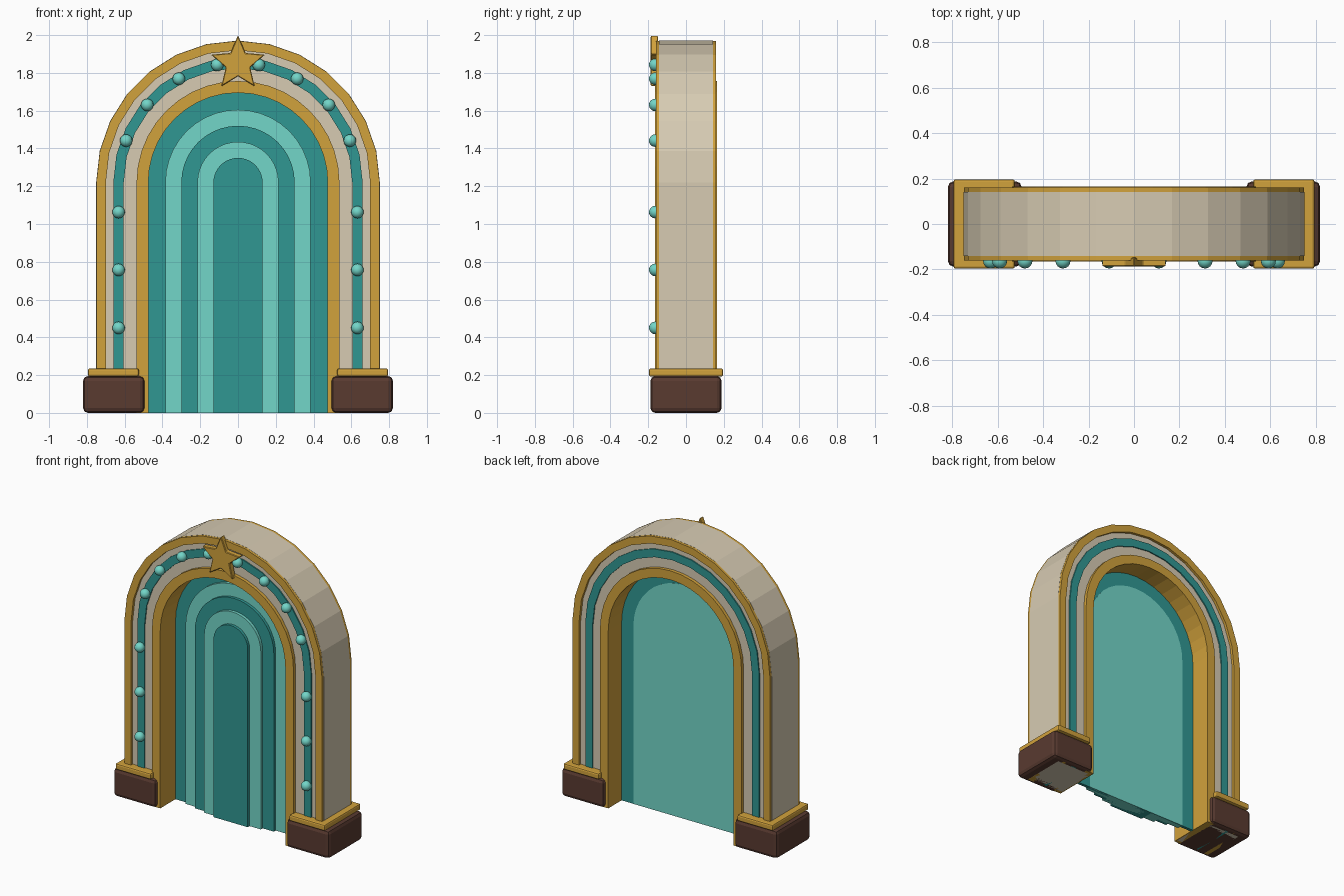
import bpy, bmesh
from math import sin, cos, pi, radians

if "Cube" in bpy.data.objects:
    bpy.data.objects.remove(bpy.data.objects["Cube"])

SPRING = 1.22  # height where the arch starts to curve


def material(name, rgb):
    m = bpy.data.materials.new(name)
    m.diffuse_color = (*rgb, 1)
    m.use_nodes = True
    m.node_tree.nodes["Principled BSDF"].inputs["Base Color"].default_value = m.diffuse_color
    return m


GOLD = material("gold", (0.64, 0.36, 0.045))
CREAM = material("cream", (0.68, 0.60, 0.45))
TEAL = material("teal", (0.03, 0.31, 0.29))
MINT = material("mint", (0.17, 0.67, 0.58))
BROWN = material("brown", (0.10, 0.043, 0.03))


def arch_line(r, segs):
    pts = [(r, 0)]
    pts += [(r * cos(pi * i / segs), SPRING + r * sin(pi * i / segs)) for i in range(segs + 1)]
    return pts + [(-r, 0)]


def extrude(name, outline, y0, y1, mat, bevel=0):
    """Closed x-z outline extruded from y0 to y1."""
    bm = bmesh.new()
    face = bm.faces.new([bm.verts.new((x, y0, z)) for x, z in outline])
    res = bmesh.ops.extrude_face_region(bm, geom=[face])
    moved = [g for g in res["geom"] if isinstance(g, bmesh.types.BMVert)]
    bmesh.ops.translate(bm, verts=moved, vec=(0, y1 - y0, 0))
    return finish(name, bm, mat, bevel)


def finish(name, bm, mat, bevel=0, segments=1):
    bmesh.ops.recalc_face_normals(bm, faces=bm.faces)
    me = bpy.data.meshes.new(name)
    bm.to_mesh(me)
    bm.free()
    me.materials.append(mat)
    ob = bpy.data.objects.new(name, me)
    bpy.context.collection.objects.link(ob)
    if bevel:
        mod = ob.modifiers.new("bevel", "BEVEL")
        mod.width = bevel
        mod.segments = segments
    return ob


def band(name, r_in, r_out, depth, mat, segs=14):
    outline = arch_line(r_out, segs) + arch_line(r_in, segs)[::-1]
    return extrude(name, outline, -depth, depth, mat)


def box(name, x0, x1, y, z0, z1, mat, bevel, segments=1):
    bm = bmesh.new()
    bmesh.ops.create_cube(bm, size=1)
    for v in bm.verts:
        v.co = ((x0 + x1) / 2 + v.co.x * (x1 - x0), v.co.y * 2 * y,
                (z0 + z1) / 2 + v.co.z * (z1 - z0))
    return finish(name, bm, mat, bevel, segments)


# Arch body and its raised bands
band("arch_body", 0.482, 0.751, 0.142, CREAM)
band("outer_trim", 0.70, 0.75, 0.16, GOLD)
band("teal_band", 0.605, 0.66, 0.15, TEAL)
band("inner_trim", 0.475, 0.537, 0.165, GOLD, 20)

# Stepped door panels, each one standing further forward
for i, r in enumerate((0.477, 0.385, 0.30, 0.215, 0.13)):
    back = 0.021 if i == 1 else 0.02
    extrude(f"door_panel_{i + 1}", arch_line(r, 20), -0.02 * i, back, MINT if i % 2 else TEAL)

# Feet with gold caps
for side, s in (("right", 1), ("left", -1)):
    a, b = sorted((s * 0.495, s * 0.82))
    box(f"{side}_foot", a, b, 0.188, 0, 0.195, BROWN, 0.025, 2)
    a, b = sorted((s * 0.525, s * 0.795))
    box(f"{side}_foot_cap", a, b, 0.197, 0.193, 0.235, GOLD, 0.01, 2)

# Light bulbs along the teal band
spots = [(0.632, z) for z in (0.45, 0.757, 1.063)]
spots += [(0.632 * cos(radians(a)), SPRING + 0.632 * sin(radians(a))) for a in (20.5, 40.5, 60.3, 80)]
for side, s in (("right", 1), ("left", -1)):
    for i, (x, z) in enumerate(spots):
        bm = bmesh.new()
        bmesh.ops.create_uvsphere(bm, u_segments=16, v_segments=10, radius=0.033)
        bmesh.ops.translate(bm, verts=bm.verts, vec=(s * x, -0.163, z))
        for f in bm.faces:
            f.smooth = True
        finish(f"{side}_bulb_{i + 1}", bm, MINT)

# Star at the crown
star = []
for i in range(10):
    r = 0.15 if i % 2 == 0 else 0.068
    t = pi / 2 + i * pi / 5
    star.append((r * cos(t), 1.85 + r * sin(t)))
extrude("crown_star", star, -0.187, -0.148, GOLD, 0.004)
